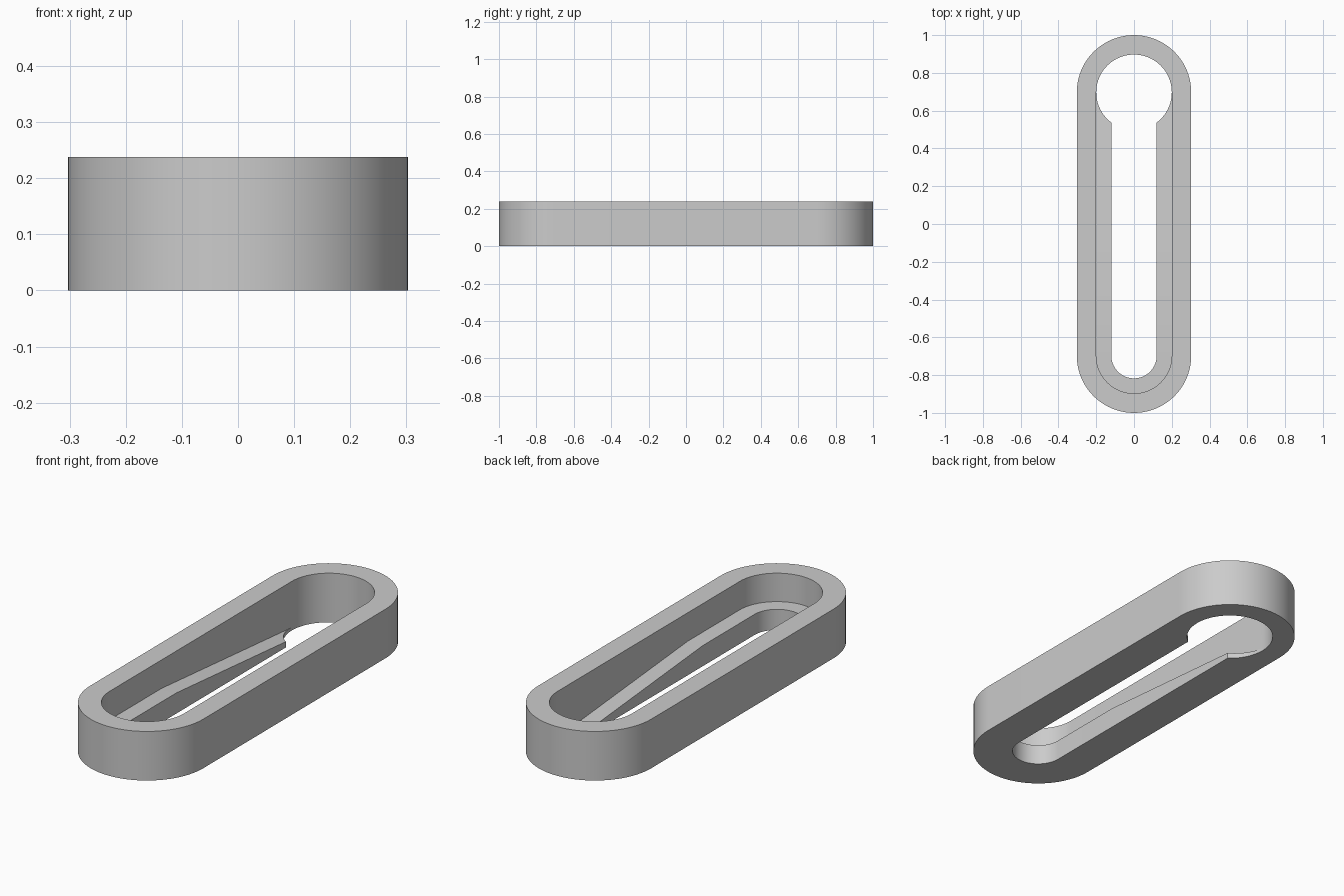
import bpy, bmesh
from math import cos, sin, asin, pi

cube = bpy.data.objects.get("Cube")
if cube:
    bpy.data.objects.remove(cube, do_unlink=True)

OUTER, CAVITY, SLOT = 0.303, 0.2, 0.12   # half widths
END, HEIGHT = 0.697, 0.238               # cap centre along y, total height
KINK, LEDGE = -0.3, 0.1                  # ledge is flat up to the kink, then slopes
SLOPE = 0.086
STEPS = 20


def floor_z(y):
    """Height of the inner ledge at y."""
    return LEDGE - SLOPE * max(0, min(y, END) - KINK)


def station(outer, cavity, through):
    """One cross-section of the wall and ledge, as a closed ring of points."""
    z_c, z_t = floor_z(cavity[1]), floor_z(through[1])
    return [(*outer, 0), (*outer, HEIGHT), (*cavity, HEIGHT),
            (*cavity, z_c), (*through, z_t), (*through, 0)]


def on_cap(radius, angle, centre):
    return radius * cos(angle), centre + radius * sin(angle)


half = []
# Front rounded end
for i in range(STEPS + 1):
    a = -pi / 2 * (1 - i / STEPS)
    half.append(station(*(on_cap(r, a, -END) for r in (OUTER, CAVITY, SLOT))))
# Straight side, where the ledge starts to slope
half.append(station((OUTER, KINK), (CAVITY, KINK), (SLOT, KINK)))
# Keyhole flaring out of the slot
flare = asin((CAVITY**2 - SLOT**2) ** 0.5 / CAVITY)
for i in range(12):
    x, y = on_cap(CAVITY, -flare * (1 - i / 12), END)
    half.append(station((OUTER, y), (CAVITY, y), (x, y)))
# Back rounded end, where keyhole and cavity share one wall
for i in range(STEPS + 1):
    a = pi / 2 * i / STEPS
    half.append(station(*(on_cap(r, a, END) for r in (OUTER, CAVITY, CAVITY))))

# Mirror the half and join the sections all the way round
mirrored = [[(-x, y, z) for x, y, z in s] for s in reversed(half[1:-1])]
bm = bmesh.new()
rings = [[bm.verts.new(p) for p in s] for s in half + mirrored]
for k, ring in enumerate(rings):
    following = rings[(k + 1) % len(rings)]
    for j in range(len(ring)):
        n = (j + 1) % len(ring)
        bm.faces.new((ring[j], following[j], following[n], ring[n]))
bmesh.ops.remove_doubles(bm, verts=bm.verts, dist=1e-5)
bmesh.ops.recalc_face_normals(bm, faces=bm.faces)

mesh = bpy.data.meshes.new("keyhole_housing")
bm.to_mesh(mesh)
bm.free()
housing = bpy.data.objects.new("keyhole_housing", mesh)
bpy.context.collection.objects.link(housing)

# Plain grey
grey = bpy.data.materials.new("light_grey")
grey.use_nodes = True
colour = (0.6, 0.6, 0.6, 1)
grey.diffuse_color = colour
grey.node_tree.nodes["Principled BSDF"].inputs["Base Color"].default_value = colour
mesh.materials.append(grey)

bpy.ops.object.select_all(action="DESELECT")
housing.select_set(True)
bpy.context.view_layer.objects.active = housing
bpy.ops.object.shade_smooth_by_angle(angle=pi / 6)
